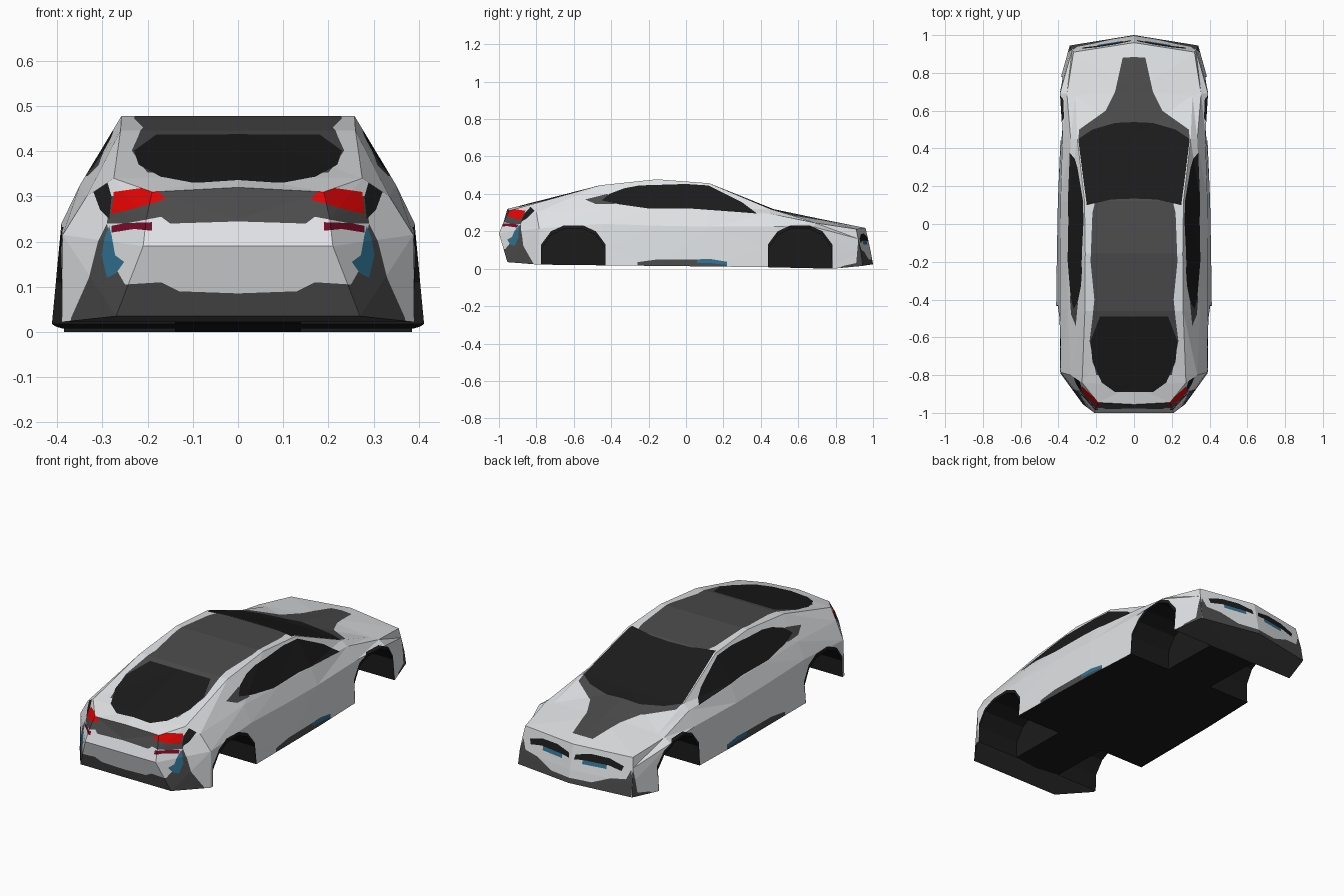
import bpy, bmesh
from mathutils import Vector

if "Cube" in bpy.data.objects:
    bpy.data.objects.remove(bpy.data.objects["Cube"])

# flat colours
COLOURS = [("silver_paint", (0.74, 0.76, 0.78)), ("dark_grey_trim", (0.07, 0.07, 0.07)),
           ("black_glass", (0.011, 0.011, 0.011)), ("red_lamp", (0.78, 0.001, 0.001)),
           ("dark_red_reflector", (0.18, 0.003, 0.02)), ("blue_accent", (0.03, 0.17, 0.29))]
SILVER, GREY, BLACK, RED, MAROON, BLUE = range(6)
mats = []
for name, rgb in COLOURS:
    m = bpy.data.materials.new(name)
    m.diffuse_color = (*rgb, 1)
    m.use_nodes = True
    m.node_tree.nodes["Principled BSDF"].inputs["Base Color"].default_value = m.diffuse_color
    mats.append(m)


def make_object(name, bm):
    me = bpy.data.meshes.new(name)
    bm.to_mesh(me)
    for m in mats:
        me.materials.append(m)
    ob = bpy.data.objects.new(name, me)
    bpy.context.collection.objects.link(ob)
    return ob


# half-body rings from tail to nose: shoulder, belt, flank, sill
RINGS = [
    [(.19, -.945, .31), (.203, -.975, .25), (.21, -1.0, .19), (.27, -.955, .035)],
    [(.275, -.84, .34), (.335, -.80, .30), (.388, -.785, .215), (.39, -.79, .022)],
    [(.26, -.46, .446), (.35, -.45, .325), (.391, -.45, .24), (.412, -.44, .018)],
    [(.258, -.155, .478), (.352, -.15, .32), (.391, -.15, .23), (.408, -.15, .015)],
    [(.262, .123, .457), (.35, .12, .315), (.389, .12, .225), (.403, .12, .012)],
    [(.30, .45, .32), (.335, .45, .295), (.378, .47, .225), (.39, .43, .008)],
    [(.31, .68, .25), (.355, .69, .245), (.392, .69, .222), (.385, .785, 0)],
    [(.32, .91, .212), (.328, .92, .16), (.335, .935, .09), (.34, .945, .015)],
]
CENTRE_TOP = [(-.955, .32), (-.855, .345), (-.46, .446), (-.155, .478),
              (.123, .457), (.47, .318), (.70, .27), (.96, .218)]

bm = bmesh.new()
rings = []
for i, (ring, (cy, cz)) in enumerate(zip(RINGS, CENTRE_TOP)):
    s = ring[3]
    low = (0, 1.0, .024) if i == 7 else (0, s[1], s[2])
    rings.append([bm.verts.new(p) for p in [(0, cy, cz), *ring, low]])
for a, b in zip(rings, rings[1:]):
    for k in range(5):
        bm.faces.new((a[k], a[k + 1], b[k + 1], b[k]))
# tail and nose panels
mids = []
for ring, dy in ((rings[0], 0), (rings[-1], .053)):
    cb, cm = [bm.verts.new((0, ring[k].co.y + dy, ring[k].co.z)) for k in (2, 3)]
    col = [ring[0], cb, cm, ring[5]]
    for k in range(3):
        bm.faces.new((col[k], ring[k + 1], ring[k + 2], col[k + 1]))
    mids.append([cb, cm])
# temporary centre wall closes the half for the arch cut
bm.faces.new([r[0] for r in rings] + mids[1] + [r[5] for r in rings[::-1]] + mids[0][::-1])
bmesh.ops.recalc_face_normals(bm, faces=bm.faces)
half = make_object("half_shell", bm)
bm.free()

# wheel arch cutters
ARCH = [(-.172, -.1), (-.168, .11), (-.12, .18), (-.05, .212),
        (.05, .212), (.12, .18), (.168, .11), (.172, -.1)]
bm = bmesh.new()
for yc in (-.602, .61):
    face = bm.faces.new([bm.verts.new((.14, yc + y, z)) for y, z in ARCH])
    out = bmesh.ops.extrude_face_region(bm, geom=[face])["geom"]
    for v in out:
        if isinstance(v, bmesh.types.BMVert):
            v.co.x = .6
for f in bm.faces:
    f.material_index = BLACK
bmesh.ops.recalc_face_normals(bm, faces=bm.faces)
cutter = make_object("arch_cutter", bm)
cutter.hide_render = True
bm.free()
mod = half.modifiers.new("arches", "BOOLEAN")
mod.operation, mod.solver, mod.object = "DIFFERENCE", "EXACT", cutter
cut = half.evaluated_get(bpy.context.evaluated_depsgraph_get())
bm = bmesh.new()
bm.from_mesh(cut.to_mesh())
cut.to_mesh_clear()
for ob in (half, cutter):
    bpy.data.objects.remove(ob)
bmesh.ops.delete(bm, geom=[f for f in bm.faces if all(v.co.x < 1e-4 for v in f.verts)],
                 context="FACES")
bmesh.ops.triangulate(bm, faces=bm.faces)
bm.normal_update()


def inside(p, q, poly):
    odd = False
    for (a, b), (c, d) in zip(poly, poly[1:] + poly[:1]):
        if (b > q) != (d > q) and p < (c - a) * (q - b) / (d - b) + a:
            odd = not odd
    return odd


def paint(axes, poly, mat, where):
    """Cut an outline into the facing panels and colour what lies inside it."""
    i, j = axes
    lo = [min(p[k] for p in poly) for k in (0, 1)]
    hi = [max(p[k] for p in poly) for k in (0, 1)]

    def near():
        out = []
        for f in bm.faces:
            us, vs = [v.co[i] for v in f.verts], [v.co[j] for v in f.verts]
            if (max(us) > lo[0] and min(us) < hi[0] and max(vs) > lo[1]
                    and min(vs) < hi[1] and where(f.normal, f.calc_center_median())):
                out.append(f)
        return out
    for p, q in zip(poly, poly[1:] + poly[:1]):
        co, no = Vector(), Vector()
        co[i], co[j] = p
        no[i], no[j] = q[1] - p[1], p[0] - q[0]
        fs = near()
        geom = fs + list({e for f in fs for e in f.edges}) + list({v for f in fs for v in f.verts})
        bmesh.ops.bisect_plane(bm, geom=geom, plane_co=co, plane_no=no.normalized(), dist=1e-5)
        bm.normal_update()
    for f in near():
        c = f.calc_center_median()
        if inside(c[i], c[j], poly):
            f.material_index = mat


side = lambda n, c: n.x > .4 and c.x > .2
top = lambda n, c: n.z > .3 and c.z > .2 and n.z > n.x
tail = lambda n, c: n.y < -.3 and c.y < -.79 and n.z < .75
nose = lambda n, c: n.y > .5 and c.y > .85
SIDE, TOP, END = (1, 2), (0, 1), (0, 2)

# underside
for f in bm.faces:
    if f.normal.z < -.7 and f.material_index == SILVER:
        f.material_index = BLACK if abs(f.calc_center_median().y) < .775 else GREY

# roof, hood panel, rear window, windscreen
paint(TOP, [(-.01, .15), (.2, .14), (.22, .06), (.23, -.2), (.21, -.4), (.22, -.5),
            (.235, -.62), (.2, -.8), (-.01, -.8)], GREY, top)
paint(TOP, [(-.01, .885), (.06, .88), (.10, .70), (.15, .60), (.29, .50), (.295, .45),
            (-.01, .45)], GREY, top)
paint(TOP, [(-.01, -.49), (.18, -.49), (.23, -.62), (.22, -.73), (.17, -.84), (.1, -.89),
            (-.01, -.89)], BLACK, top)
paint(TOP, [(-.01, .135), (.12, .13), (.25, .10), (.27, .25), (.295, .45), (.22, .50),
            (.1, .535), (-.01, .54)], BLACK, top)
# side windows
paint(SIDE, [(-.54, .37), (-.42, .40), (-.38, .345), (-.48, .345)], GREY, side)
paint(SIDE, [(-.45, .365), (-.41, .40), (-.33, .43), (-.25, .445), (0, .453), (.12, .445),
             (.3, .355), (.38, .295), (.28, .303), (.02, .322), (-.2, .322), (-.36, .345)],
      BLACK, side)
# dark arch surrounds
for yc in (-.602, .61):
    paint(SIDE, [(yc - .172, -.01), (yc - .172, .13), (yc - .12, .20), (yc - .05, .232),
                 (yc + .05, .232), (yc + .12, .20), (yc + .172, .13), (yc + .172, -.01)],
          BLACK, side)
# sill trim
paint(SIDE, [(-.26, -.01), (-.26, .035), (-.15, .05), (.06, .05), (.22, .03), (.22, -.01)],
      GREY, side)
paint(SIDE, [(.06, .03), (.06, .05), (.13, .052), (.22, .037), (.22, .02), (.13, .03)], BLUE, side)
# tail: bumper, upper band, lamps, reflectors, accents
paint(END, [(-.01, -.01), (-.01, .085), (.13, .09), (.17, .11), (.25, .105), (.27, .14),
            (.29, .24), (.31, .2), (.33, .12), (.37, .03), (.37, -.01)], GREY, tail)
paint(END, [(-.01, .245), (.15, .24), (.17, .255), (.25, .24), (.29, .24), (.285, .30),
            (.19, .312), (-.01, .321)], GREY, tail)
paint(END, [(.285, .25), (.28, .30), (.29, .335), (.32, .31), (.305, .27)], BLACK, tail)
paint(END, [(.16, .295), (.19, .322), (.275, .31), (.28, .262), (.25, .268), (.18, .288)],
      RED, tail)
paint(END, [(.19, .224), (.19, .243), (.25, .241), (.28, .235), (.28, .22), (.23, .228)],
      MAROON, tail)
paint(END, [(.252, .155), (.272, .17), (.28, .215), (.285, .235), (.295, .21), (.302, .17),
            (.29, .12), (.27, .13)], BLUE, tail)
# nose: lower bumper, grille, accents
paint(END, [(-.01, -.01), (-.01, .05), (.12, .05), (.22, .09), (.30, .10), (.32, .15),
            (.335, .1), (.335, -.01)], GREY, nose)
paint(END, [(.015, .145), (.02, .17), (.1, .188), (.2, .185), (.28, .16), (.27, .135),
            (.2, .15), (.06, .15)], BLACK, nose)
paint(END, [(.06, .13), (.06, .15), (.19, .15), (.19, .13)], BLUE, nose)
paint(SIDE, [(.8, -.01), (.84, .015), (.91, .03), (.925, .2), (.95, .2), (.95, -.01)], GREY, side)

# final mirrored body
body = make_object("car_body", bm)
bm.free()
mirror = body.modifiers.new("mirror", "MIRROR")
mirror.merge_threshold = 1e-4
